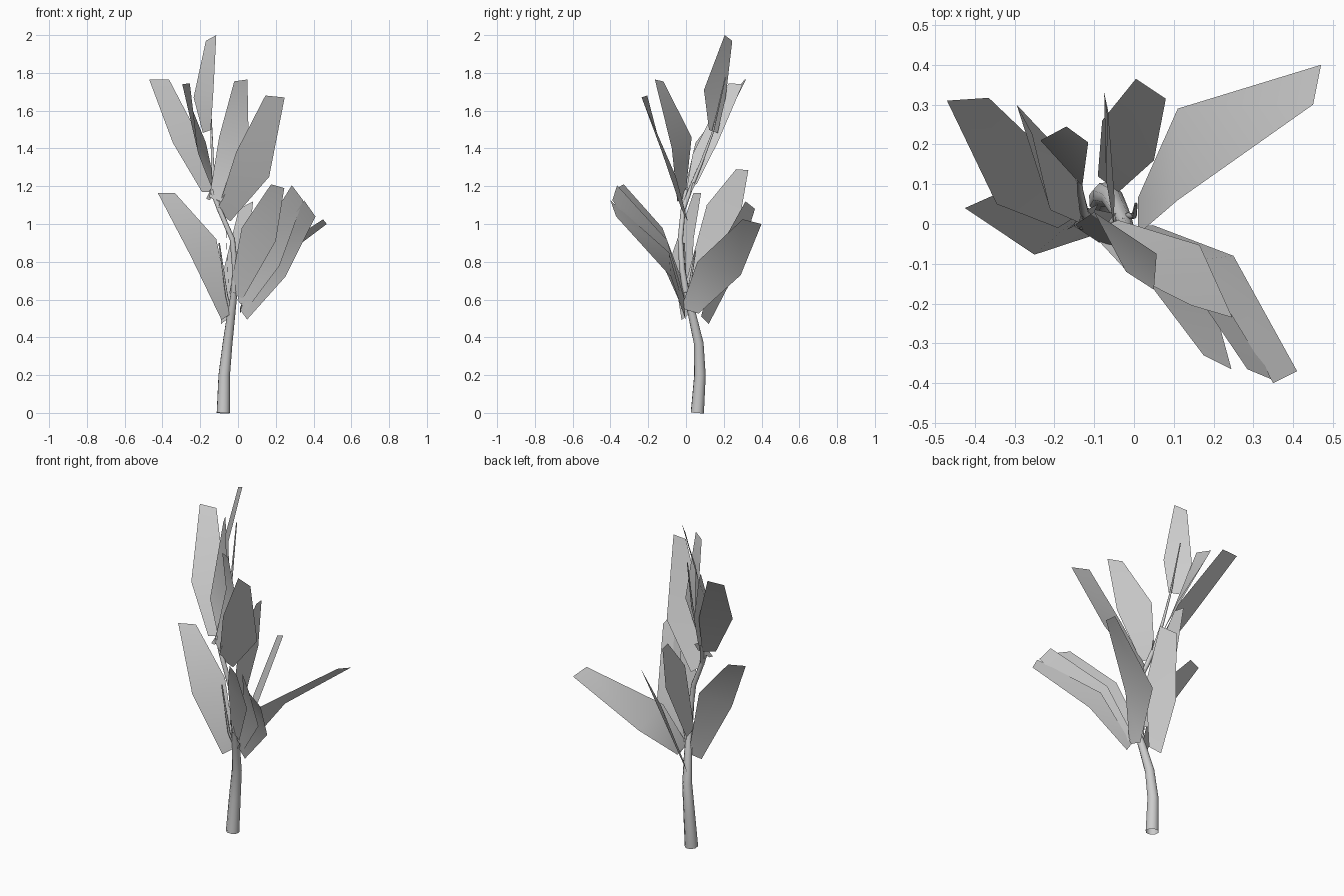
import bpy
from mathutils import Vector

cube = bpy.data.objects.get("Cube")
if cube:
    bpy.data.objects.remove(cube, do_unlink=True)

# Single plain grey for the whole plant
grey = bpy.data.materials.new("plain grey")
grey.use_nodes = True
colour = (0.6, 0.6, 0.6, 1)
grey.diffuse_color = colour
grey.node_tree.nodes["Principled BSDF"].inputs["Base Color"].default_value = colour

BASE_RATIO = 0.4    # base edge width relative to the waist


def add_object(name, mesh):
    """Link a smooth mesh to the scene with the shared material."""
    mesh.materials.clear()
    mesh.materials.append(grey)
    for polygon in mesh.polygons:
        polygon.use_smooth = True
    obj = bpy.data.objects.new(name, mesh)
    bpy.context.collection.objects.link(obj)


def leaf(name, base, side_a, side_b, tip_a, tip_b):
    """Thin blade: narrow base edge, wide waist, blunt tip edge."""
    base, side_a, side_b = map(Vector, (base, side_a, side_b))
    half = (side_b - side_a) / 2 * BASE_RATIO
    verts = [base - half, base + half, side_a, side_b, tip_a, tip_b]
    mesh = bpy.data.meshes.new(name)
    mesh.from_pydata(verts, [], [(0, 1, 3, 2), (2, 3, 5, 4)])
    add_object(name, mesh)


def branch(name, points, start_radius, end_radius):
    """Round tapered stem along a path, turned into a smooth mesh."""
    curve = bpy.data.curves.new(name + "_path", "CURVE")
    curve.dimensions = "3D"
    curve.bevel_depth = 1
    curve.bevel_resolution = 2
    spline = curve.splines.new("POLY")
    spline.points.add(len(points) - 1)
    last = len(points) - 1
    for i, (point, co) in enumerate(zip(spline.points, points)):
        point.co = (*co, 1)
        point.radius = start_radius + (end_radius - start_radius) * i / last
    path = bpy.data.objects.new(name + "_path", curve)
    bpy.context.collection.objects.link(path)
    bpy.context.view_layer.update()
    graph = bpy.context.evaluated_depsgraph_get()
    mesh = bpy.data.meshes.new_from_object(path.evaluated_get(graph))
    bpy.data.objects.remove(path, do_unlink=True)
    add_object(name, mesh)


# Trunk and branches
branch("trunk", [(-.078, .06, 0), (-.073, .074, .2), (-.055, .067, .37),
                 (-.035, .03, .53), (-.02, 0, .64)], .037, .018)
branch("main_stem", [(-.02, 0, .64), (-.015, -.02, .76), (-.03, -.03, .92),
                     (-.1, -.015, 1.08), (-.14, 0, 1.18)], .018, .011)
branch("top_twig", [(-.1, -.015, 1.08), (-.125, .03, 1.2), (-.135, .08, 1.32),
                    (-.14, .14, 1.48), (-.155, .208, 1.775)], .014, .003)
branch("left_twig", [(-.03, .02, .55), (0, .02, .68), (.005, .05, .86)], .01, .004)
branch("right_twig", [(-.035, .03, .52), (-.06, 0, .62), (-.1, -.01, .9)], .009, .004)

# Lower whorl of leaves
leaf("lower_back_left_leaf", (.01, .02, .54), (.11, .29, .73),
     (.11, .06, .8), (.47, .4, 1), (.45, .3, 1.025))
leaf("lower_right_leaf", (-.06, 0, .51), (-.25, -.077, .83),
     (-.115, .04, .92), (-.425, .04, 1.165), (-.335, .08, 1.165))
leaf("lower_back_leaf", (-.065, .1, .49), (-.08, .26, .74),
     (.05, .16, .84), (.005, .365, 1.08), (.08, .315, 1.12))
leaf("middle_back_leaf", (-.05, .03, .66), (-.07, .11, 1.1),
     (-.065, .285, 1.03), (-.065, .265, 1.29), (-.075, .33, 1.285))
leaf("lower_front_leaf", (.03, -.005, .52), (.16, -.09, .85),
     (.25, -.08, .72), (.35, -.4, 1.125), (.41, -.37, 1.04))
leaf("lower_front_inner_leaf", (.02, -.01, .57), (.105, -.1, .915),
     (.22, -.12, .78), (.285, -.365, 1.205), (.345, -.39, 1.125))
leaf("middle_front_leaf", (-.01, -.01, .62), (.02, -.125, .98),
     (.2, -.2, .91), (.175, -.33, 1.21), (.245, -.365, 1.19))

# Upper whorl of leaves
leaf("upper_right_leaf", (-.16, .01, 1.17), (-.345, .05, 1.43),
     (-.19, .15, 1.43), (-.47, .31, 1.765), (-.365, .317, 1.765))
leaf("upper_back_right_leaf", (-.13, .03, 1.2), (-.21, .035, 1.37),
     (-.17, .167, 1.43), (-.255, .225, 1.745), (-.295, .3, 1.74))
leaf("top_leaf", (-.165, .145, 1.49), (-.235, .21, 1.67),
     (-.13, .095, 1.71), (-.17, .245, 1.97), (-.115, .205, 2))
leaf("upper_front_leaf", (-.12, -.025, 1.13), (-.1, .03, 1.46),
     (.057, -.075, 1.4), (-.02, -.12, 1.755), (.05, -.165, 1.765))
leaf("upper_left_leaf", (-.075, -.005, 1.04), (-.01, -.127, 1.38),
     (.165, -.053, 1.25), (.145, -.205, 1.68), (.247, -.235, 1.67))

# Small young leaf on the stem
leaf("small_upper_leaf", (-.16, -.01, 1.13), (-.14, .01, 1.19),
     (-.1, .03, 1.17), (-.11, .04, 1.22), (-.09, .05, 1.21))
